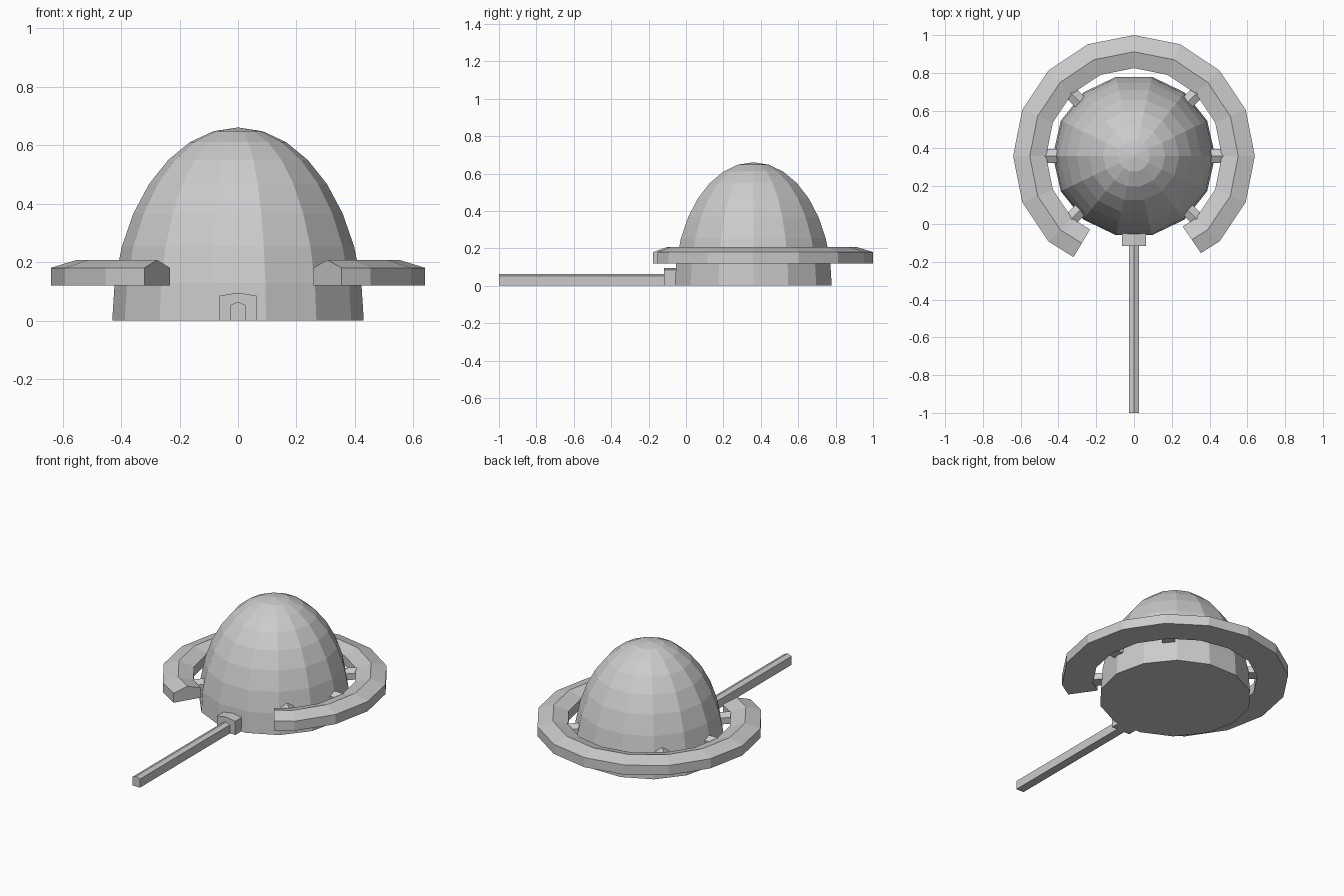
import bpy, bmesh, math
from mathutils import Matrix

if "Cube" in bpy.data.objects:
    bpy.data.objects.remove(bpy.data.objects["Cube"])

CY = 0.36  # y of the dome axis


def finish(name, bm):
    bmesh.ops.recalc_face_normals(bm, faces=bm.faces)
    mesh = bpy.data.meshes.new(name)
    bm.to_mesh(mesh)
    bm.free()
    obj = bpy.data.objects.new(name, mesh)
    bpy.context.collection.objects.link(obj)
    return obj


def skin(bm, loops):
    """Join matching closed loops of points, capping both ends."""
    rows = [[bm.verts.new(p) for p in loop] for loop in loops]
    n = len(rows[0])
    for a, b in zip(rows, rows[1:]):
        for i in range(n):
            j = (i + 1) % n
            bm.faces.new((a[i], a[j], b[j], b[i]))
    bm.faces.new(rows[0])
    bm.faces.new(rows[-1])
    return rows


def gabled_bar(name, half_w, y0, y1, z0, wall, ridge):
    """Straight bar along y with a shallow pitched top."""
    section = [(-half_w, z0), (half_w, z0), (half_w, wall), (0, ridge), (-half_w, wall)]
    bm = bmesh.new()
    skin(bm, [[(x, y, z) for x, z in section] for y in (y0, y1)])
    return finish(name, bm)


# Dome: 14-sided half ellipsoid with 8 rings and a closed floor
SIDES, RINGS = 14, 8
bm = bmesh.new()
loops = []
for k in range(RINGS):
    t = math.pi / 2 * k / RINGS
    r, z = 0.43 * math.cos(t), 0.66 * math.sin(t)
    loops.append([(r * math.cos(2 * math.pi * i / SIDES),
                   CY + r * math.sin(2 * math.pi * i / SIDES), z) for i in range(SIDES)])
rows = skin(bm, loops)
cap = bm.faces.get(rows[-1])
bmesh.ops.poke(bm, faces=[cap])
for v in bm.verts:
    if len(v.link_edges) == SIDES:
        v.co.z = 0.66
finish("dome", bm)

# Open ring: 16-sided sweep, cut slightly unevenly at the front
section = [(0.465, 0.12), (0.64, 0.12), (0.64, 0.18), (0.552, 0.207), (0.465, 0.18)]
stations = [(-55.4, 0.975)] + [(a * 22.5, 1.0) for a in range(-2, 11)] + [(239.1, 0.975)]
bm = bmesh.new()
skin(bm, [[(r * s * math.cos(math.radians(a)), CY + r * s * math.sin(math.radians(a)), z)
           for r, z in section] for a, s in stations])
finish("outer_ring", bm)

# Short pegs tying the ring to the dome
for i, angle in enumerate((0, 45, 135, 180, 225, 315)):
    peg = gabled_bar(f"ring_peg_{i + 1}", 0.036, 0.39, 0.47, 0.125, 0.165, 0.185)
    peg.data.transform(Matrix.Translation((0, CY, 0))
                       @ Matrix.Rotation(math.radians(angle - 90), 4, 'Z'))

# Entrance block and the long passage leading to it
gabled_bar("entrance_block", 0.063, -0.117, 0.0, 0, 0.085, 0.095)
gabled_bar("long_passage", 0.026, -1.0, -0.1, 0, 0.053, 0.064)
